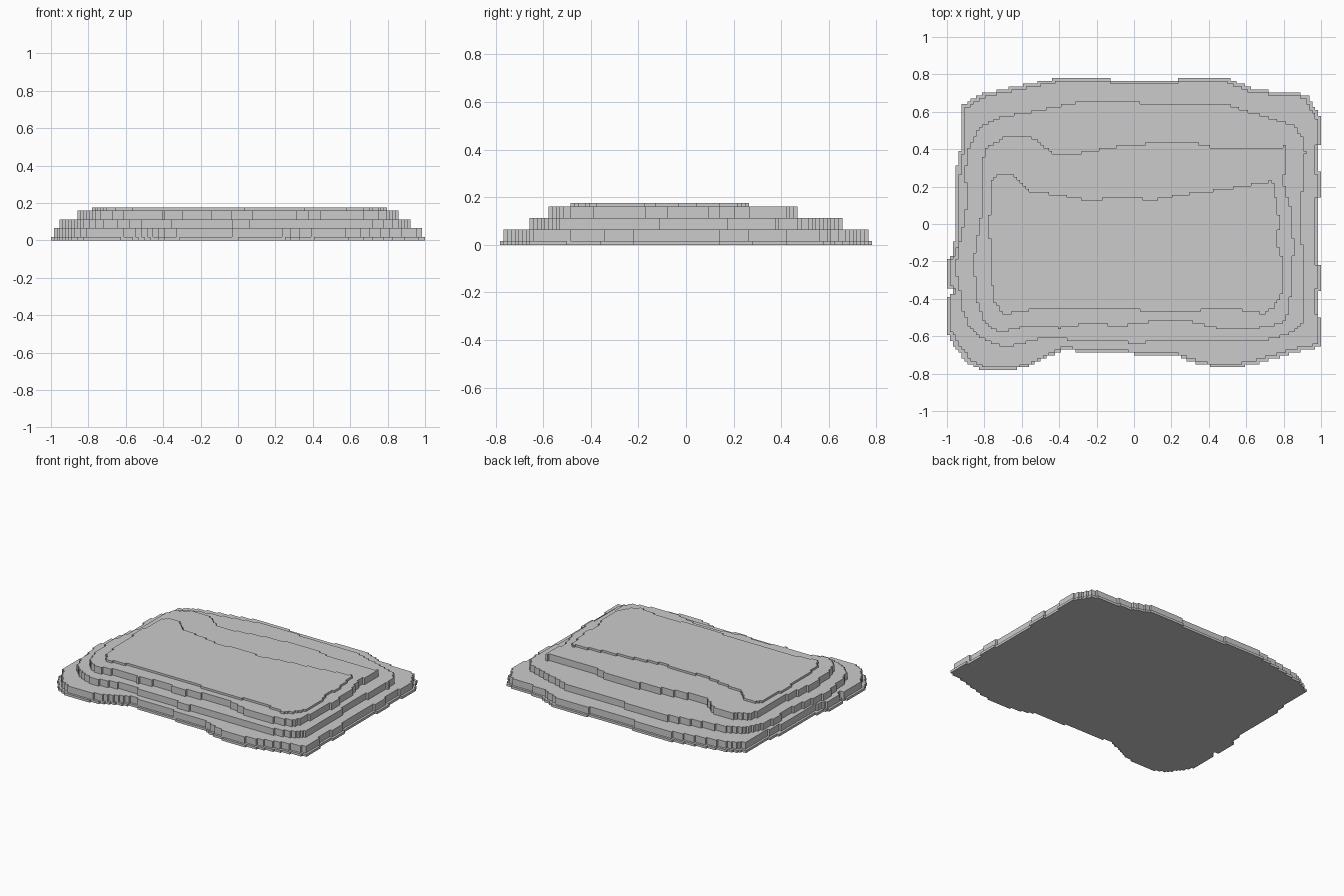
import bpy, bmesh

CELL = 1 / 64  # size of the small stair steps along every contour


def stepped(points, scale=1.0):
    """Turn a contour into a closed outline of axis-aligned grid steps."""
    cells = []
    for i, (x0, y0) in enumerate(points):
        x1, y1 = points[(i + 1) % len(points)]
        for k in range(100):
            t = k / 100
            c = (round((x0 + (x1 - x0) * t) * scale / CELL),
                 round((y0 + (y1 - y0) * t) * scale / CELL))
            if cells and c == cells[-1]:
                continue
            if cells and c[0] != cells[-1][0] and c[1] != cells[-1][1]:
                cells.append((c[0], cells[-1][1]))
            cells.append(c)
    # drop repeated, spiking and in-line points
    changed = True
    while changed:
        changed = False
        for i in range(len(cells) - 1, -1, -1):
            a, b, c = cells[i - 1], cells[i], cells[(i + 1) % len(cells)]
            if a[0] == b[0] == c[0] or a[1] == b[1] == c[1]:
                cells.pop(i)
                changed = True
                break
    return [(x * CELL, y * CELL) for x, y in cells]


def slab(name, points, z0, z1, scale=1.0):
    """Extrude a stepped contour into a flat terrace."""
    bm = bmesh.new()
    outline = stepped(points, scale)
    face = bm.faces.new([bm.verts.new((x, y, z0)) for x, y in outline])
    top = bmesh.ops.extrude_face_region(bm, geom=[face])["geom"]
    for v in top:
        if isinstance(v, bmesh.types.BMVert):
            v.co.z = z1
    bmesh.ops.recalc_face_normals(bm, faces=bm.faces)
    bmesh.ops.triangulate(bm, faces=[f for f in bm.faces if len(f.verts) > 4])
    mesh = bpy.data.meshes.new(name)
    bm.to_mesh(mesh)
    bm.free()
    obj = bpy.data.objects.new(name, mesh)
    bpy.context.collection.objects.link(obj)
    return obj


# contours, clockwise from the back left corner
base = [(-.92, .63), (-.83, .69), (-.66, .73), (-.48, .765), (-.385, .785),
        (-.16, .785), (-.09, .76), (.23, .76), (.24, .775), (.51, .775),
        (.65, .715), (.83, .705), (.93, .69), (.965, .625), (1, .57),
        (1, .43), (.982, .42), (.982, .28), (1, .27), (1, .14), (.982, .13),
        (.982, -.21), (1, -.22), (1, -.35), (.982, -.36), (.982, -.49),
        (1, -.5), (1, -.66), (.92, -.67), (.78, -.71), (.62, -.755),
        (.48, -.77), (.35, -.75), (.24, -.71), (.11, -.7), (-.13, -.69),
        (-.385, -.675), (-.48, -.72), (-.56, -.76), (-.645, -.78),
        (-.81, -.78), (-.89, -.74), (-.95, -.67), (-1, -.58), (-1, -.39),
        (-.97, -.375), (-.97, -.35), (-1, -.34), (-1, -.2), (-.97, -.16),
        (-.95, -.03), (-.95, .27), (-.935, .39), (-.92, .4)]

lower = [(-.89, .385), (-.83, .51), (-.72, .57), (-.45, .62), (-.265, .66),
         (-.03, .66), (.08, .64), (.5, .635), (.72, .57), (.86, .52),
         (.91, .455), (.915, .38), (.9, .2), (.89, 0), (.905, -.2),
         (.91, -.4), (.9, -.53), (.83, -.59), (.7, -.62), (.35, -.62),
         (.02, -.635), (-.4, -.615), (-.5, -.615), (-.6, -.64), (-.69, -.66),
         (-.8, -.62), (-.88, -.55), (-.92, -.45), (-.935, -.3), (-.955, -.25),
         (-.93, -.1), (-.91, 0), (-.89, .15), (-.905, .27)]

upper = [(-.8, .4), (-.69, .465), (-.56, .47), (-.5, .43), (-.43, .38),
         (-.29, .38), (-.13, .41), (.16, .44), (.3, .44), (.43, .41),
         (.62, .4), (.78, .4), (.82, .425), (.8, .21), (.84, .08),
         (.855, -.13), (.835, -.4), (.815, -.52), (.72, -.55), (.51, -.57),
         (.3, -.52), (.14, -.515), (-.08, -.545), (-.24, -.53), (-.4, -.555),
         (-.55, -.54), (-.72, -.58), (-.8, -.53), (-.84, -.4), (-.86, -.2),
         (-.84, -.08), (-.81, .1), (-.82, .2)]

crown = [(-.77, .23), (-.72, .265), (-.65, .26), (-.57, .18), (-.42, .16),
         (-.25, .125), (-.1, .14), (.1, .13), (.3, .165), (.5, .19),
         (.7, .225), (.74, .23), (.76, .13), (.78, 0), (.76, -.1),
         (.785, -.15), (.8, -.25), (.79, -.38), (.74, -.45), (.7, -.48),
         (.5, -.45), (.25, -.47), (-.1, -.455), (-.4, -.46), (-.55, -.46),
         (-.7, -.485), (-.75, -.41), (-.77, -.2), (-.765, -.1), (-.78, -.05),
         (-.77, .1)]

# stacked terraces, bottom to top
slab("base_rim", base, 0, .017)
slab("bottom_terrace", base, .017, .065, .979)
slab("lower_terrace", lower, .065, .112)
slab("upper_terrace", upper, .112, .16)
slab("top_plateau", crown, .16, .175)
